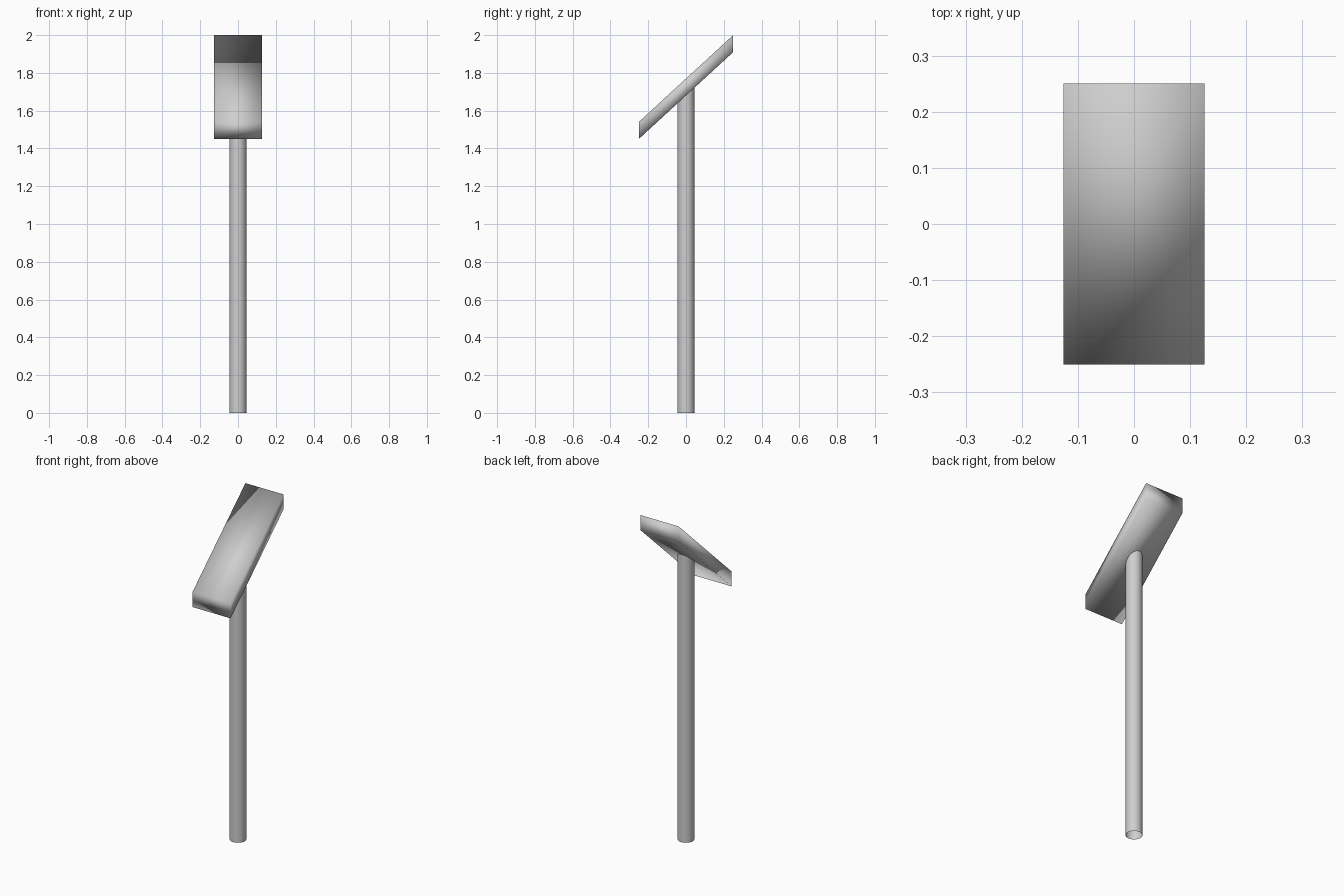
import bpy
import bmesh
from mathutils import Matrix

if "Cube" in bpy.data.objects:
    bpy.data.objects.remove(bpy.data.objects["Cube"], do_unlink=True)

# One plain grey for the whole model
grey = bpy.data.materials.new("light grey")
grey.use_nodes = True
color = (0.62, 0.62, 0.62, 1)
grey.diffuse_color = color
grey.node_tree.nodes["Principled BSDF"].inputs["Base Color"].default_value = color


def add_part(name, bm):
    """Turn a bmesh into a smooth-shaded object."""
    for face in bm.faces:
        face.smooth = True
    mesh = bpy.data.meshes.new(name)
    bm.to_mesh(mesh)
    bm.free()
    mesh.materials.append(grey)
    obj = bpy.data.objects.new(name, mesh)
    bpy.context.collection.objects.link(obj)
    return obj


# Post: open tube whose top ends inside the panel
post_height, post_radius = 1.72, 0.045
bm = bmesh.new()
bmesh.ops.create_cone(bm, cap_ends=False, segments=32, radius1=post_radius,
                      radius2=post_radius, depth=post_height,
                      matrix=Matrix.Translation((0, 0, post_height / 2)))
add_part("post", bm)

# Panel: slab sheared upward to the back, keeping its ends vertical
width, length, thickness, rise = 0.252, 0.5, 0.09, 0.46
bm = bmesh.new()
bmesh.ops.create_cube(bm, size=1)
for v in bm.verts:
    x, y, z = v.co
    v.co = (x * width, y * length, 2 - (rise + thickness) / 2 + z * thickness + y * rise)
add_part("tilted_panel", bm)
